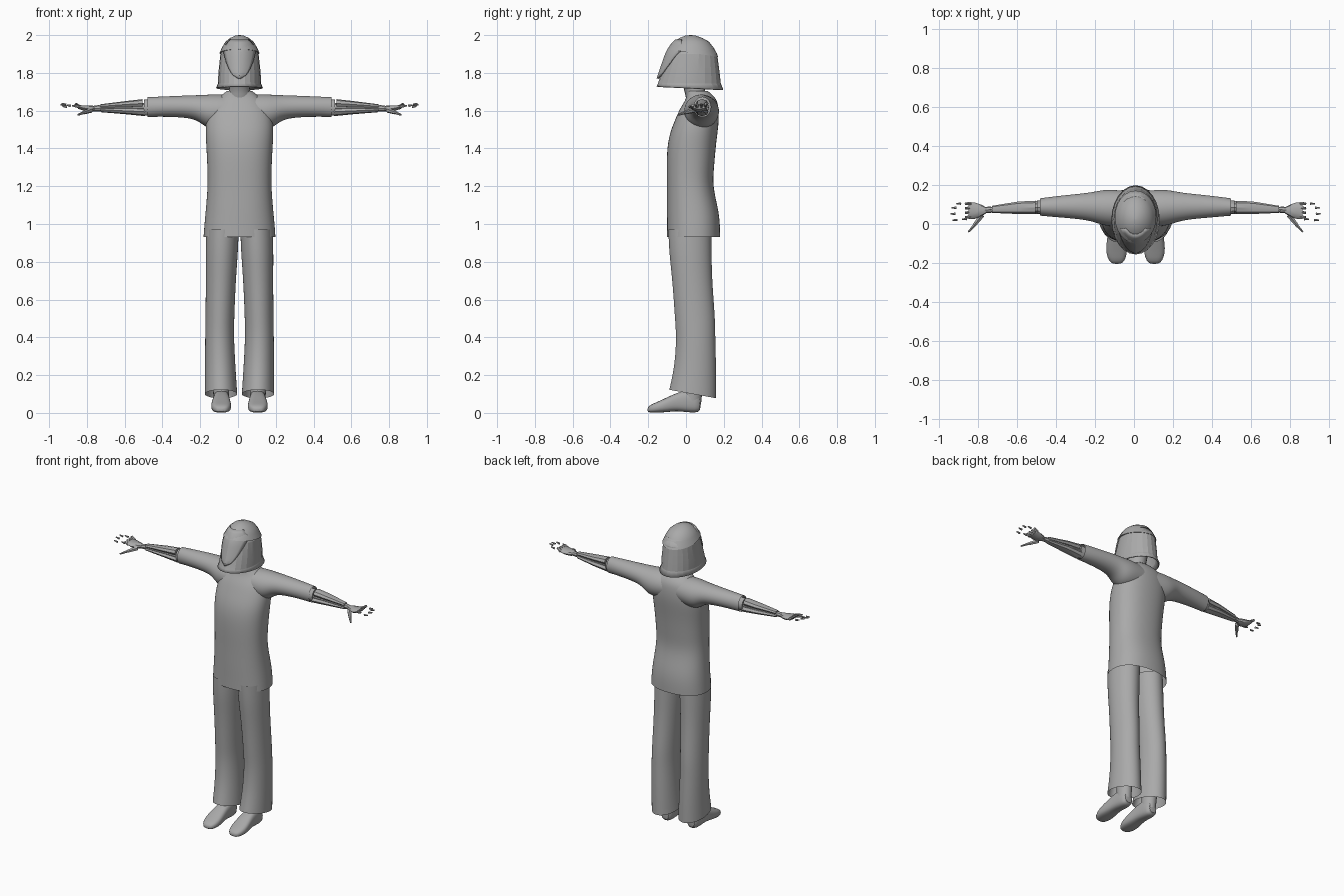
import bpy, bmesh
from math import sin, cos, pi, copysign, sqrt
from mathutils import Vector

cube = bpy.data.objects.get("Cube")
if cube:
    bpy.data.objects.remove(cube)

CX = .008  # the body's middle line

grey = bpy.data.materials.new("plain grey")
grey.use_nodes = True
grey.diffuse_color = (.4, .4, .4, 1)
grey.node_tree.nodes["Principled BSDF"].inputs["Base Color"].default_value = (.4, .4, .4, 1)


def finish(name, bm, mirror=False, subdivide=0, smooth=None):
    bmesh.ops.recalc_face_normals(bm, faces=bm.faces)
    mesh = bpy.data.meshes.new(name)
    bm.to_mesh(mesh)
    bm.free()
    mesh.materials.append(grey)
    obj = bpy.data.objects.new(name, mesh)
    obj.location.x = CX
    bpy.context.collection.objects.link(obj)
    if mirror:
        obj.modifiers.new("Mirror", "MIRROR").use_mirror_merge = False
    if subdivide:
        sub = obj.modifiers.new("Subdivision", "SUBSURF")
        sub.levels = sub.render_levels = subdivide
    if smooth:
        bpy.ops.object.select_all(action="DESELECT")
        obj.select_set(True)
        bpy.context.view_layer.objects.active = obj
        bpy.ops.object.shade_smooth_by_angle(angle=smooth)
    return obj


def loft(name, axis, rings, sides=20, power=2, caps=False, **options):
    """Skin rings of (position, centre a, centre b, radius a, radius b, tilt)."""
    bm = bmesh.new()
    loops = []
    for pos, ca, cb, ra, rb, *tilt in rings:
        loop = []
        for i in range(sides):
            t = 2 * pi * i / sides
            a = ra * copysign(abs(cos(t)) ** (2 / power), cos(t))
            b = rb * copysign(abs(sin(t)) ** (2 / power), sin(t))
            p = pos + (tilt[0] * b if tilt else 0)
            co = {"x": (p, ca + a, cb + b),
                  "y": (ca + a, p, cb + b),
                  "z": (ca + a, cb + b, p)}[axis]
            loop.append(bm.verts.new(co))
        loops.append(loop)
    for low, high in zip(loops, loops[1:]):
        for i in range(sides):
            j = (i + 1) % sides
            bm.faces.new((low[i], low[j], high[j], high[i]))
    if caps:
        bm.faces.new(loops[0])
        bm.faces.new(loops[-1])
    return finish(name, bm, **options)


def rod(name, start, end, r0, r1, sides=6):
    """Tapered rod between two points, on both sides of the body."""
    a, b = Vector(start), Vector(end)
    bm = bmesh.new()
    bmesh.ops.create_cone(bm, cap_ends=True, segments=sides, radius1=r0,
                          radius2=r1, depth=(b - a).length)
    turn = (b - a).to_track_quat("Z", "Y").to_matrix()
    for v in bm.verts:
        v.co = turn @ v.co + (a + b) / 2
    return finish(name, bm, mirror=True, smooth=.6)


# Shirt: body and sleeves
loft("shirt_body", "z", [
    (.93, 0, .04, .193, .142), (1, 0, .04, .188, .142), (1.08, 0, .035, .18, .138),
    (1.2, 0, .02, .17, .122), (1.3, 0, .023, .172, .127), (1.4, 0, .028, .177, .13),
    (1.48, 0, .04, .182, .128), (1.55, 0, .058, .18, .118), (1.61, 0, .07, .165, .104),
    (1.65, 0, .08, .135, .087), (1.68, 0, .075, .1, .072), (1.705, 0, .06, .066, .055),
], power=2.3, subdivide=2, smooth=.8)
loft("sleeve", "x", [
    (.05, .08, 1.6, .09, .085), (.13, .082, 1.595, .096, .093), (.18, .085, 1.598, .088, .087),
    (.22, .088, 1.615, .076, .068), (.28, .09, 1.622, .066, .059),
    (.4, .089, 1.622, .055, .054), (.488, .087, 1.619, .045, .053),
], mirror=True, subdivide=2, smooth=.8)

# Trousers with sloping hems
loft("trouser_leg", "z", [
    (.97, .09, .02, .087, .115), (.85, .094, .023, .087, .114), (.7, .099, .033, .08, .106),
    (.5, .104, .048, .077, .108), (.4, .106, .052, .077, .104), (.25, .102, .05, .081, .111),
    (.1, .098, .036, .087, .126, -.18),
], mirror=True, subdivide=2, smooth=.8)

# Shoes and ankles
loft("shoe", "y", [
    (-.205, .096, .016, .02, .01), (-.19, .096, .022, .041, .021), (-.15, .097, .03, .055, .029),
    (-.1, .097, .043, .053, .04), (-.05, .096, .058, .046, .048), (0, .096, .063, .043, .06),
    (.05, .096, .06, .042, .06), (.08, .096, .05, .03, .042),
], sides=16, power=2.8, caps=True, mirror=True, subdivide=1, smooth=.9)
loft("ankle", "z", [(.05, .096, .03, .04, .05), (.2, .1, .04, .045, .055)],
     mirror=True, smooth=.8)

# Neck and the head hidden in the helmet
loft("neck", "z", [
    (1.62, 0, .07, .07, .06), (1.69, 0, .05, .06, .055), (1.73, 0, .04, .052, .055),
    (1.8, 0, .02, .07, .09), (1.88, 0, .03, .07, .09),
], caps=True, smooth=.9)

# Helmet: faceted band, flared brim, smooth overlapping dome
BAND = [(1.94, 0, .034, .086, .109), (1.9, 0, .035, .101, .13), (1.8, 0, .024, .112, .154),
        (1.745, 0, .018, .114, .166), (1.72, 0, .021, .124, .177, -.05)]
band = loft("helmet_band", "z", BAND, sides=24, smooth=.2)
shell = band.modifiers.new("Thickness", "SOLIDIFY")
shell.thickness = .008
loft("helmet_dome", "z", [
    (1.905, 0, .036, .106, .135, -.15), (1.94, 0, .034, .09, .114, -.08),
    (1.965, 0, .03, .074, .092), (1.985, 0, .026, .049, .06),
    (1.997, 0, .024, .023, .028), (2, 0, .024, .003, .003),
], sides=24, caps=True, smooth=.8)


def helmet_front(x, z):
    """Front surface of the helmet at a height, by blending its rings."""
    rings = [(2, 0, .024, .02, .03), (1.97, 0, .03, .07, .088)] + BAND
    for hi, lo in zip(rings, rings[1:]):
        if lo[0] <= z <= hi[0]:
            t = (hi[0] - z) / (hi[0] - lo[0])
            cy, rx, ry = (hi[k] + (lo[k] - hi[k]) * t for k in (2, 3, 4))
            return cy - ry * sqrt(max(0, 1 - (x / rx) ** 2))


# Visor: pointed shield with a ridge down the middle
bm = bmesh.new()
ROWS, COLS = 12, 10
grid = []
for r in range(ROWS + 1):
    t = r / ROWS
    z = 1.975 - .205 * t
    width = .09 * min(1, .55 + 2 * t) * sqrt(max(.002, 1 - t ** 1.6))
    row = []
    for c in range(COLS + 1):
        u = 2 * c / COLS - 1
        y = helmet_front(width * u, z) - .004 - .008 * (1 - abs(u)) * min(1, 4 * t)
        row.append(bm.verts.new((width * u, y, z)))
    grid.append(row)
for top, low in zip(grid, grid[1:]):
    for c in range(COLS):
        bm.faces.new((top[c], top[c + 1], low[c + 1], low[c]))
visor = finish("visor", bm, smooth=.35)
plate = visor.modifiers.new("Thickness", "SOLIDIFY")
plate.thickness = .008
plate.offset = 0

# Jointed forearms: elbow ring, core and two long plates
loft("elbow_ring", "x", [(.475, .085, 1.617, .036, .042), (.505, .085, 1.616, .034, .042)],
     sides=12, caps=True, mirror=True, smooth=.5)
rod("forearm_core", (.49, .085, 1.615), (.775, .072, 1.612), .027, .012, 8)
for name, side in (("upper", 1), ("lower", -1)):
    loft("forearm_plate_" + name, "x", [
        (.507 + .006 * side, .085, 1.616 + .022 * side, .034, .023),
        (.6, .083, 1.616 + .017 * side, .032, .018),
        (.735, .075, 1.613 + .01 * side, .018, .011),
    ], sides=8, caps=True, mirror=True, smooth=.5)
rod("wrist", (.74, .074, 1.613), (.785, .07, 1.61), .017, .014, 8)

# Hands: palm, thumb, finger stubs and loose fingertips
loft("palm", "x", [
    (.765, .07, 1.612, .016, .013), (.79, .069, 1.611, .03, .018),
    (.82, .068, 1.613, .041, .015), (.855, .069, 1.62, .044, .011),
], sides=10, caps=True, mirror=True, smooth=.6)
rod("thumb_base", (.785, .045, 1.603), (.825, -.005, 1.59), .014, .01)
rod("thumb_tip", (.822, -.003, 1.592), (.855, -.04, 1.578), .009, .005)
for i in range(4):
    y = .035 + .023 * i
    rod("finger_stub", (.845, y, 1.618), (.87, y, 1.628 + .003 * i), .01, .007)
for x, y, z in ((.875, .025, 1.625), (.925, .02, 1.622), (.935, .052, 1.63),
                (.93, .083, 1.634), (.905, .104, 1.628)):
    rod("fingertip", (x - .012, y, z - .002), (x + .012, y, z + .002), .007, .004)
